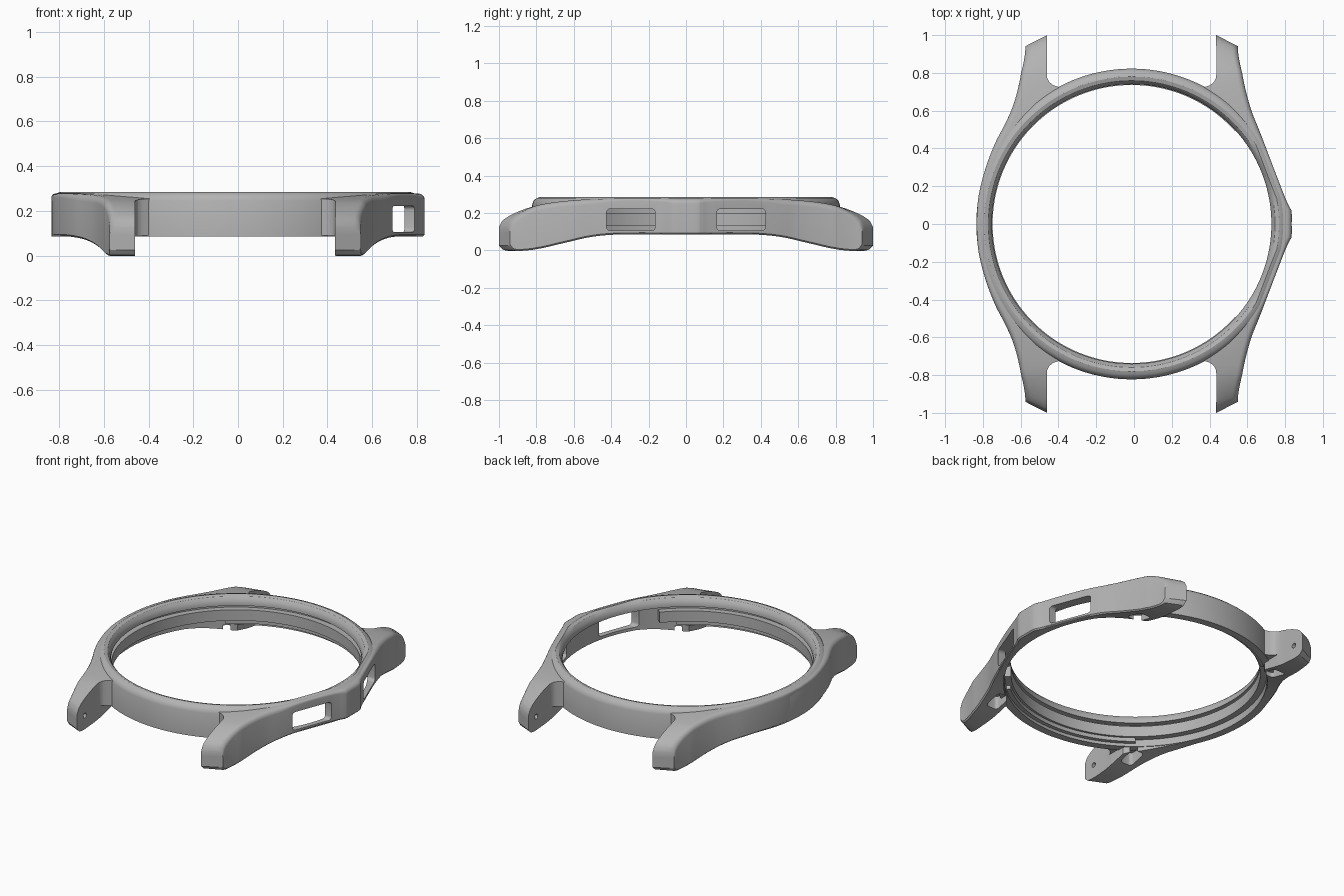
import bpy, bmesh, math
from math import cos, sin, radians, sqrt

cube = bpy.data.objects.get("Cube")
if cube:
    bpy.data.objects.remove(cube, do_unlink=True)

CX = -0.0125      # centre of the ring
R_OUT = 0.8225    # outer radius of the ring
LUG_IN = 0.4475   # half the gap between lugs

mat = bpy.data.materials.new("satin_grey")
mat.use_nodes = True
grey = (0.45, 0.45, 0.45, 1)
mat.diffuse_color = grey
mat.node_tree.nodes["Principled BSDF"].inputs["Base Color"].default_value = grey

# Half outlines and height curves, all against distance from the middle (y)
LEFT = [(0, R_OUT), (.15, .81), (.3, .772), (.43, .722), (.53, .67), (.62, .63),
        (.72, .601), (.83, .58), (.94, .565), (1, .562)]
RIGHT = [(0, .8475), (.07, .846), (.1, .83), (.165, .8025), (.3, .7505), (.425, .703),
         (.5, .674), (.6, .634), (.72, .601), (.83, .58), (.94, .565), (1, .562)]
TOP = [(0, .277), (.4, .277), (.6, .268), (.75, .25), (.85, .225), (.93, .192),
       (.98, .16), (1, .125)]
BOTTOM = [(0, .085), (.35, .085), (.5, .073), (.65, .04), (.78, .01), (.87, 0),
          (.97, 0), (1, .025)]
FILLET = [(.7, .344), (.725, .385), (.735, .415), (.755, .438), (.775, LUG_IN), (1, LUG_IN)]


def curve(table, t):
    """Straight interpolation with softened slopes between table points."""
    n = len(table)
    k = next((i for i in range(n - 1) if t <= table[i + 1][0]), n - 2)

    def slope(i):
        a, b = table[max(i - 1, 0)], table[min(i + 1, n - 1)]
        return (b[1] - a[1]) / (b[0] - a[0])
    (x0, y0), (x1, y1) = table[k], table[k + 1]
    h = x1 - x0
    u = (t - x0) / h
    v = 1 - u
    return (y0 * (1 + 2 * u) * v * v + slope(k) * h * u * v * v
            + y1 * (3 - 2 * u) * u * u - slope(k + 1) * h * u * u * v)


def make(name, bm):
    bmesh.ops.remove_doubles(bm, verts=bm.verts, dist=1e-5)
    bmesh.ops.recalc_face_normals(bm, faces=bm.faces)
    me = bpy.data.meshes.new(name)
    bm.to_mesh(me)
    bm.free()
    me.materials.append(mat)
    ob = bpy.data.objects.new(name, me)
    ob.location.x = CX
    bpy.context.collection.objects.link(ob)
    return ob


def loft(name, rows, closed):
    bm = bmesh.new()
    vs = [[bm.verts.new(p) for p in row] for row in rows]
    n = len(vs[0])
    pairs = list(zip(vs, vs[1:] + vs[:1])) if closed else list(zip(vs, vs[1:]))
    for a, b in pairs:
        for i in range(n):
            j = (i + 1) % n
            bm.faces.new((a[i], a[j], b[j], b[i]))
    if not closed:
        bm.faces.new(vs[0])
        bm.faces.new(vs[-1])
    return make(name, bm)


def arc(name, profile, start, end, steps, flat_sides=False):
    """Turn a profile around the ring axis between two angles."""
    closed = end - start == 360
    rows = []
    for k in range(steps + (0 if closed else 1)):
        a = radians(start + (end - start) * k / steps)
        row = []
        for r, z in profile:
            x, y = r * cos(a), r * sin(a)
            if flat_sides and x > 0 and abs(y) < .5 and r > .778:
                x = min(x, curve(RIGHT, abs(y)) - .004 - (R_OUT - r))
            row.append((x, y, z))
        rows.append(row)
    return loft(name, rows, closed)


def side(name, sign, outline):
    """Side wall that runs out into a lug at each end."""
    half = sorted({i / 40 for i in range(41)} | {.07, .735, .755, .985, .993})
    rows = []
    for y in [-h for h in half[:0:-1]] + half:
        d = abs(y)
        xo, top, bot = curve(outline, d), curve(TOP, d), curve(BOTTOM, d)
        xi = sqrt(.78 ** 2 - d * d) if d <= .7 else curve(FILLET, d)
        xb = max(xi, LUG_IN)
        shelf = max(bot, .09)
        rr = min(.03, .4 * (xo - xi))
        pts = [(xb, bot), (xo - .008, bot), (xo, bot + .008)]
        pts += [(xo - rr + rr * cos(a), top - rr + rr * sin(a))
                for a in (radians(22.5 * k) for k in range(5))]
        pts += [(xi, top), (xi, shelf), (xb, shelf)]
        w = max(0, (d - .8) / .2)      # slanted lug tip
        rows.append([(sign * x, math.copysign(d - w * .06 * max(0, x - LUG_IN) / .1175, y), z)
                     for x, z in pts])
    return loft(name, rows, False)


def box(name, lo, hi, bevel_axis):
    bm = bmesh.new()
    bmesh.ops.create_cube(bm, size=1)
    for v in bm.verts:
        v.co = [lo[i] + (v.co[i] + .5) * (hi[i] - lo[i]) for i in range(3)]
    edges = [e for e in bm.edges
             if abs((e.verts[0].co - e.verts[1].co).normalized()[bevel_axis]) > .9]
    bmesh.ops.bevel(bm, geom=edges, offset=.02, segments=4, profile=.5, affect='EDGES')
    return make(name, bm)


# Rounded bezel ring with a thin wall below the lip
ring = arc("bezel_ring", [(R_OUT, .085), (R_OUT, .245), (.815, .265), (.80, .279), (.78, .285),
                          (.76, .279), (.746, .262), (.74, .24), (.74, .225),
                          (.775, .225), (.775, .085)], 0, 360, 144, True)
left = side("left_side_with_lugs", -1, LEFT)
right = side("right_side_with_lugs", 1, RIGHT)

# Inner retaining band, open on the button side, and its lower ledges
parts = [ring, left, right]
parts.append(arc("inner_band", [(.79, .13), (.79, .2), (.736, .2), (.736, .13)], 42, 318, 110))
for label, a in (("back", 50), ("front", 230)):
    parts.append(arc(label + "_ledge", [(.79, .105), (.79, .14), (.75, .14), (.75, .105)],
                     a, a + 80, 32))

# Cutters: button slots, spring bar holes, underside pockets
cutters = {ring: [], left: [], right: []}
for s in (-1, 1):
    ys = sorted((s * .165, s * .425))
    slot = box("slot_cutter", (.6, ys[0], .105), (.95, ys[1], .222), 0)
    cutters[ring].append(slot)
    cutters[right].append(slot)
    for body, sx in ((left, -1), (right, 1)):
        bm = bmesh.new()
        bmesh.ops.create_cone(bm, cap_ends=True, segments=16, radius1=.016, radius2=.016, depth=.12)
        for v in bm.verts:
            x, y, z = v.co
            v.co = (z + sx * .45, y + s * .92, x + .085)
        cutters[body].append(make("pin_cutter", bm))
        xs, yp = sorted((sx * .475, sx * .56)), sorted((s * .59, s * .71))
        cutters[body].append(box("pocket_cutter", (xs[0], yp[0], -.1), (xs[1], yp[1], .11), 2))

for body, tools in cutters.items():
    for tool in tools:
        tool.hide_render = True
        m = body.modifiers.new("cut", 'BOOLEAN')
        m.operation, m.solver, m.object = 'DIFFERENCE', 'EXACT', tool
bpy.context.view_layer.update()
graph = bpy.context.evaluated_depsgraph_get()
for body in cutters:
    mesh = bpy.data.meshes.new_from_object(body.evaluated_get(graph))
    body.modifiers.clear()
    body.data = mesh
for tool in {t for tools in cutters.values() for t in tools}:
    bpy.data.objects.remove(tool, do_unlink=True)

# Smooth shading with crisp edges
bpy.ops.object.select_all(action='DESELECT')
for ob in parts:
    ob.select_set(True)
bpy.context.view_layer.objects.active = ring
bpy.ops.object.shade_smooth_by_angle(angle=radians(32))
